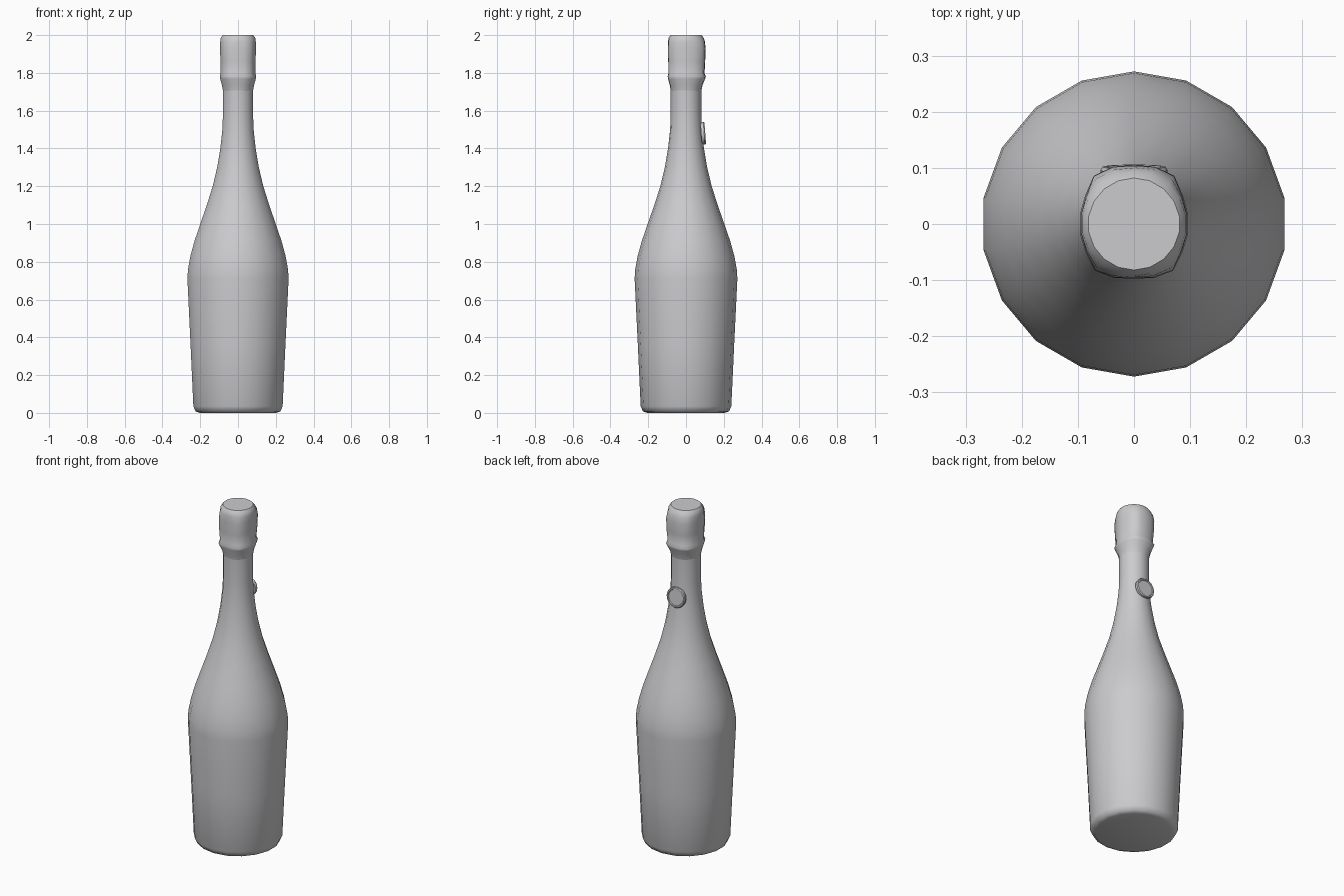
import bpy, bmesh, math
from mathutils import Matrix

cube = bpy.data.objects.get("Cube")
if cube:
    bpy.data.objects.remove(cube)

SIDES = 18
grey = bpy.data.materials.new("plain grey")
grey.use_nodes = True
colour = (0.6, 0.6, 0.62, 1)
grey.diffuse_color = colour
grey.node_tree.nodes["Principled BSDF"].inputs["Base Color"].default_value = colour


def finish(bm, name, angle):
    bmesh.ops.recalc_face_normals(bm, faces=bm.faces)
    mesh = bpy.data.meshes.new(name)
    bm.to_mesh(mesh)
    bm.free()
    mesh.materials.append(grey)
    ob = bpy.data.objects.new(name, mesh)
    bpy.context.collection.objects.link(ob)
    bpy.ops.object.select_all(action='DESELECT')
    ob.select_set(True)
    bpy.context.view_layer.objects.active = ob
    bpy.ops.object.shade_smooth_by_angle(angle=math.radians(angle))
    return ob


def lathe(name, profile, radius_rule=None, angle=50, sides=SIDES):
    """Stack rings of (radius, height, fold amount) and bridge them."""
    bm = bmesh.new()
    rings = []
    for r, z, fold in profile:
        ring = []
        for i in range(sides):
            a = math.pi / 2 + math.tau * i / sides
            q = radius_rule(r, a, fold) if radius_rule else r
            ring.append(bm.verts.new((q * math.cos(a), q * math.sin(a), z)))
        rings.append(ring)
    for low, high in zip(rings, rings[1:]):
        for i in range(sides):
            j = (i + 1) % sides
            bm.faces.new((low[i], low[j], high[j], high[i]))
    bm.faces.new(rings[0][::-1])
    bm.faces.new(rings[-1])
    return finish(bm, name, angle)


# Glass body, from the rounded base to the neck
body = [(0.205, 0), (0.228, 0.008), (0.24, 0.035), (0.255, 0.36), (0.272, 0.71),
        (0.269, 0.76), (0.256, 0.83), (0.234, 0.91), (0.203, 1.0), (0.168, 1.1),
        (0.136, 1.2), (0.112, 1.3), (0.095, 1.4), (0.084, 1.5), (0.081, 1.58),
        (0.081, 1.7), (0.083, 1.75)]
lathe("bottle_body", [(r, z, 0) for r, z in body], angle=75)


# Wrapped cap: flattened front and back with soft corner folds
def folded(r, a, fold):
    from_y = abs(math.asin(max(-1, min(1, math.sin(a)))))
    tilt = math.pi / 2 - from_y
    corner = min(r / max(math.cos(tilt), 0.1), r * 1.13)
    if tilt > math.radians(45):
        corner = r * (1.0 + 0.06 * from_y)
    back = 0.09 * max(0, math.sin(a)) ** 3
    return r + fold * (corner - r + r * back)


cap = [(0.08, 1.7, 0), (0.086, 1.735, 0.2), (0.095, 1.768, 0.7), (0.097, 1.782, 0.9),
       (0.093, 1.797, 0.6), (0.094, 1.86, 0.9), (0.095, 1.93, 1.0), (0.095, 1.965, 0.6),
       (0.093, 1.985, 0.1), (0.082, 2.0, 0)]
lathe("foil_cap", cap, folded, angle=45)

# Round seal on the back of the neck, with a raised rim
seal = [(0.058, -0.012, 0), (0.06, 0.004, 0), (0.056, 0.01, 0),
        (0.049, 0.01, 0), (0.046, 0.006, 0)]
ob = lathe("neck_seal", seal, angle=40, sides=16)
ob.data.transform(Matrix.Translation((0, 0.092, 1.48))
                  @ Matrix.Rotation(math.radians(-86), 4, 'X'))
